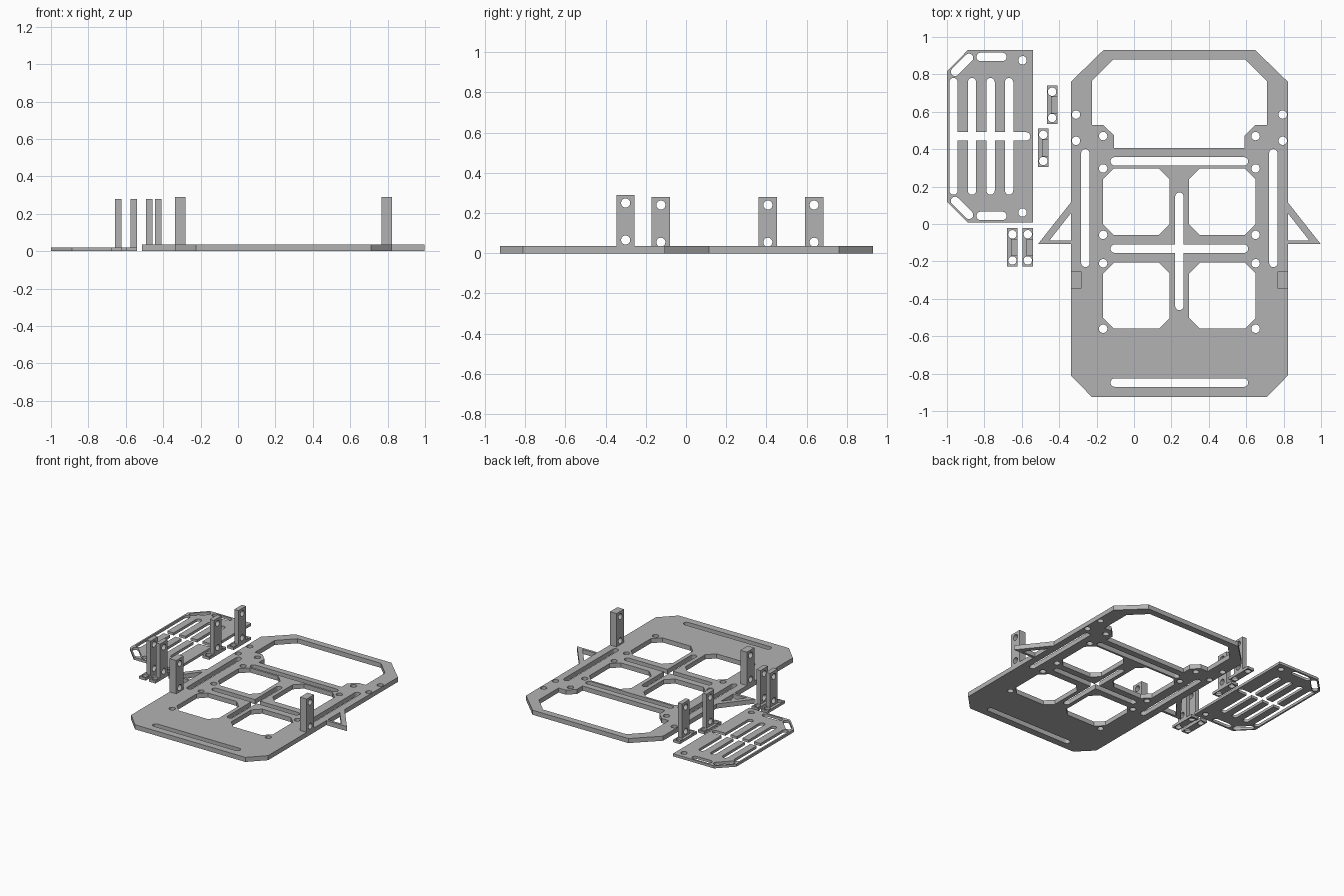
import bpy, bmesh, math
from mathutils import Matrix

if "Cube" in bpy.data.objects:
    bpy.data.objects.remove(bpy.data.objects["Cube"])

grey = bpy.data.materials.new("plain grey")
grey.diffuse_color = (0.45, 0.45, 0.45, 1)
grey.use_nodes = True
grey.node_tree.nodes["Principled BSDF"].inputs["Base Color"].default_value = grey.diffuse_color
CX = 0.2425          # mirror line of the main deck
R = 0.0225           # hole radius and slot half width


def prism(name, pts, z0, z1):
    """Extrude a flat outline from z0 to z1."""
    bm = bmesh.new()
    face = bm.faces.new([bm.verts.new((x, y, z0)) for x, y in pts])
    new = bmesh.ops.extrude_face_region(bm, geom=[face])["geom"]
    bmesh.ops.translate(bm, vec=(0, 0, z1 - z0),
                        verts=[v for v in new if isinstance(v, bmesh.types.BMVert)])
    bmesh.ops.recalc_face_normals(bm, faces=bm.faces)
    mesh = bpy.data.meshes.new(name)
    bm.to_mesh(mesh)
    bm.free()
    ob = bpy.data.objects.new(name, mesh)
    bpy.context.collection.objects.link(ob)
    mesh.materials.append(grey)
    return ob


def box(name, x0, x1, y0, y1, z0, z1):
    return prism(name, rect(x0, x1, y0, y1), z0, z1)


def rect(x0, x1, y0, y1):
    return [(x0, y0), (x1, y0), (x1, y1), (x0, y1)]


def circle(x, y, r=R, n=24):
    return [(x + r * math.cos(2 * math.pi * i / n),
             y + r * math.sin(2 * math.pi * i / n)) for i in range(n)]


def slot(xa, ya, xb, yb, r=R, n=10):
    """Round-ended slot between two end centres."""
    a = math.atan2(yb - ya, xb - xa)
    pts = []
    for x, y, s in ((xb, yb, a - math.pi / 2), (xa, ya, a + math.pi / 2)):
        pts += [(x + r * math.cos(s + math.pi * i / n),
                 y + r * math.sin(s + math.pi * i / n)) for i in range(n + 1)]
    return pts


def octagon(x0, x1, y0, y1, c):
    return [(x0 + c, y0), (x1 - c, y0), (x1, y0 + c), (x1, y1 - c),
            (x1 - c, y1), (x0 + c, y1), (x0, y1 - c), (x0, y0 + c)]


def flip(pts):
    return [(2 * CX - x, y) for x, y in pts]


def both(left):
    """Outline from its left half, listed from top to bottom."""
    return left + flip(left)[::-1]


def cut(ob, outlines, z0=-0.1, z1=0.1, matrix=None):
    """Cut each outline through the object and remove the cutter."""
    for pts in outlines:
        cutter = prism("cutter", pts, z0, z1)
        cutter.hide_render = True
        if matrix:
            cutter.data.transform(matrix)
        mod = ob.modifiers.new("hole", "BOOLEAN")
        mod.operation, mod.solver, mod.object = "DIFFERENCE", "EXACT", cutter
        bpy.context.view_layer.update()
        dg = bpy.context.evaluated_depsgraph_get()
        mesh = bpy.data.meshes.new_from_object(ob.evaluated_get(dg))
        ob.modifiers.clear()
        ob.data = mesh
        bpy.data.objects.remove(cutter)


# Main deck with triangular side outriggers
deck = prism("main_deck", both([
    (-0.163, 0.93), (-0.338, 0.76), (-0.338, 0.115), (-0.513, -0.107),
    (-0.338, -0.107), (-0.338, -0.81), (-0.225, -0.925)]), 0, 0.035)
tri = [(-0.338, 0.057), (-0.452, -0.088), (-0.338, -0.088)]
holes = [tri, flip(tri)]
# large rear opening
holes.append(both([(-0.11, 0.88), (-0.225, 0.765), (-0.225, 0.528),
                   (-0.163, 0.528), (-0.107, 0.474), (-0.107, 0.406)]))
# four chamfered windows
for y0, y1 in ((-0.058, 0.297), (-0.56, -0.207)):
    win = octagon(-0.165, 0.19, y0, y1, 0.057)
    holes += [win, flip(win)]
# slots across and along the deck
for y in (0.335, -0.132, -0.848):
    holes.append(slot(-0.103, y, 2 * CX + 0.103, y))
holes.append(slot(CX, 0.146, CX, -0.438))
side_slot = slot(-0.26, 0.378, -0.26, -0.208)
holes += [side_slot, flip(side_slot)]
# screw holes
for x, y in ((-0.165, 0.47), (-0.165, 0.297), (-0.165, -0.058), (-0.165, -0.21),
             (-0.165, -0.56), (-0.31, 0.585), (-0.31, 0.445)):
    holes += [circle(x, y), circle(2 * CX - x, y)]
cut(deck, holes)


def upright(name, x0, x1, y0, y1, z0, z1, hole_heights):
    """Post with round holes running through it sideways."""
    post = box(name, x0, x1, y0, y1, z0, z1)
    turn = Matrix(((0, 0, 1, 0), (1, 0, 0, 0), (0, 1, 0, 0), (0, 0, 0, 1)))
    cut(post, [circle((y0 + y1) / 2, z) for z in hole_heights], -2, 2, turn)
    return post


# Posts standing on the deck
for side, x0 in (("left", -0.338), ("right", 0.767)):
    upright(side + "_deck_post", x0, x0 + 0.056, -0.345, -0.255, 0.035, 0.29, (0.25, 0.066))

# Small slotted side panel
panel = prism("side_panel", [(-0.54, 0.93), (-0.888, 0.93), (-1, 0.817),
                             (-1, 0.12), (-0.888, 0.007), (-0.54, 0.007)], 0, 0.02)
MY = 0.4685          # panel middle
holes = [slot(-0.965, MY, -0.577, MY)]
for i in range(4):
    x = -0.965 + 0.099 * i
    holes.append(slot(x, 0.758, x, 2 * MY - 0.758))
for s in (1, -1):
    holes += [slot(-0.957, MY + s * 0.345, -0.882, MY + s * 0.42),
              slot(-0.82, MY + s * 0.425, -0.704, MY + s * 0.425),
              circle(-0.596, MY + s * 0.407)]
cut(panel, holes)

# Loose T-shaped brackets: footed base and drilled upright
for i, (x, y) in enumerate(((-0.41, 0.637), (-0.457, 0.407),
                            (-0.622, -0.125), (-0.54, -0.125)), 1):
    base = box(f"bracket_base_{i}", x - 0.056, x, y - 0.103, y + 0.103, 0, 0.02)
    cut(base, [circle(x - 0.028, y + s * 0.07) for s in (1, -1)])
    upright(f"bracket_upright_{i}", x - 0.035, x, y - 0.046, y + 0.046, 0.02, 0.28, (0.24, 0.055))

# Keep the rims crisp and the hole walls smooth
bpy.ops.object.select_all(action="SELECT")
bpy.context.view_layer.objects.active = deck
bpy.ops.object.shade_smooth_by_angle(angle=math.radians(30))
